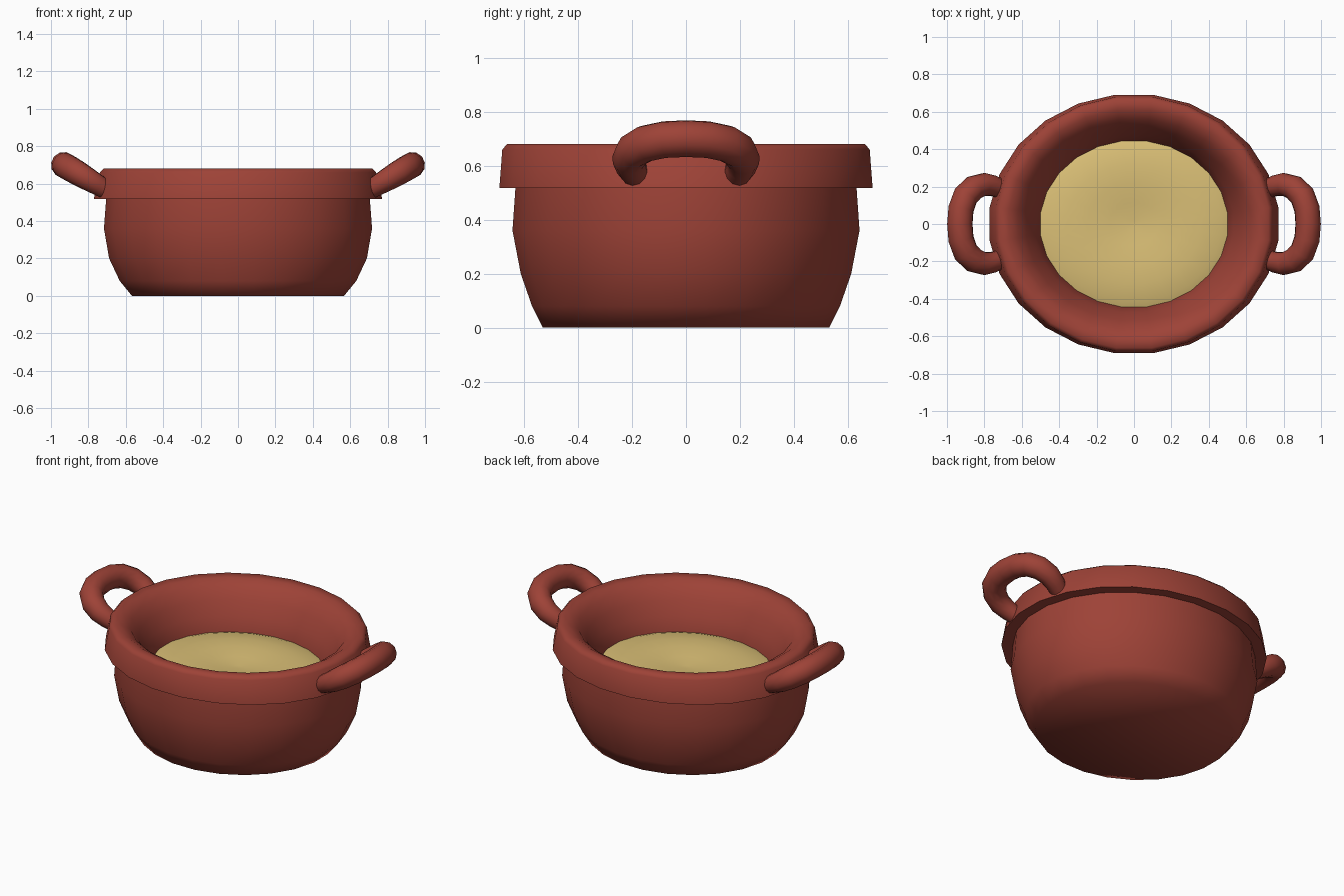
import bpy, bmesh, math

if "Cube" in bpy.data.objects:
    bpy.data.objects.remove(bpy.data.objects["Cube"])

SIDES = 24


def material(name, rgb):
    m = bpy.data.materials.new(name)
    m.diffuse_color = (*rgb, 1)
    m.use_nodes = True
    m.node_tree.nodes["Principled BSDF"].inputs["Base Color"].default_value = m.diffuse_color
    return m


clay = material("red_clay", (0.34, 0.055, 0.038))
broth = material("yellow_soup", (0.70, 0.52, 0.18))


def finish(ob, mat, angle):
    ob.data.materials.clear()
    ob.data.materials.append(mat)
    bpy.ops.object.select_all(action='DESELECT')
    ob.select_set(True)
    bpy.context.view_layer.objects.active = ob
    bpy.ops.object.shade_smooth_by_angle(angle=math.radians(angle))


def oval_lathe(name, profile, mat, cap_ends, angle):
    """Stack oval rings (rx, ry, z) and skin them."""
    bm = bmesh.new()
    rings = []
    for rx, ry, z in profile:
        ring = []
        for i in range(SIDES):
            a = 2 * math.pi * (i + 0.5) / SIDES
            ring.append(bm.verts.new((rx * math.cos(a), ry * math.sin(a), z)))
        rings.append(ring)
    for a, b in zip(rings, rings[1:]):
        for i in range(SIDES):
            j = (i + 1) % SIDES
            bm.faces.new((a[i], a[j], b[j], b[i]))
    if cap_ends[0]:
        bm.faces.new(rings[0][::-1])
    if cap_ends[1]:
        bm.faces.new(rings[-1])
    me = bpy.data.meshes.new(name)
    bm.to_mesh(me)
    bm.free()
    ob = bpy.data.objects.new(name, me)
    bpy.context.collection.objects.link(ob)
    finish(ob, mat, angle)
    return ob


# Pot: outer wall, overhanging rim, inner wall and floor
oval_lathe("pot", [
    (0.572, 0.535, 0.0), (0.638, 0.575, 0.08), (0.695, 0.617, 0.20),
    (0.723, 0.648, 0.36), (0.711, 0.637, 0.517),
    (0.778, 0.697, 0.517), (0.745, 0.686, 0.66), (0.725, 0.668, 0.68),
    (0.675, 0.615, 0.675), (0.625, 0.565, 0.645), (0.58, 0.52, 0.58),
    (0.535, 0.475, 0.50), (0.505, 0.448, 0.42), (0.48, 0.425, 0.20),
], clay, (True, True), 80)

# Soup: gently domed ring with a shallow dip in the middle
oval_lathe("soup", [
    (0.508, 0.45, 0.415), (0.47, 0.415, 0.427), (0.36, 0.32, 0.438),
    (0.25, 0.22, 0.438), (0.13, 0.115, 0.425), (0.02, 0.018, 0.415),
], broth, (False, True), 80)

# Handles: tilted loops, thicker in the middle (x, y, radius)
half = [(0.70, 0.185, 0.050), (0.75, 0.203, 0.056), (0.80, 0.212, 0.062),
        (0.855, 0.195, 0.067), (0.90, 0.15, 0.069), (0.925, 0.08, 0.069)]
path = half + [(0.931, 0.0, 0.069)] + [(x, -y, r) for x, y, r in reversed(half)]
for name, side in (("right_handle", 1), ("left_handle", -1)):
    cu = bpy.data.curves.new(name, 'CURVE')
    cu.dimensions = '3D'
    cu.bevel_depth = 1.0
    cu.bevel_resolution = 4
    cu.use_fill_caps = True
    sp = cu.splines.new('POLY')
    sp.points.add(len(path) - 1)
    for p, (x, y, r) in zip(sp.points, path):
        p.co = (side * x, side * y, 0.70 + (x - 0.931) * 0.59, 1)
        p.radius = r
    ob = bpy.data.objects.new(name, cu)
    bpy.context.collection.objects.link(ob)
    bpy.ops.object.select_all(action='DESELECT')
    ob.select_set(True)
    bpy.context.view_layer.objects.active = ob
    bpy.ops.object.convert(target='MESH')
    finish(bpy.context.view_layer.objects.active, clay, 60)
